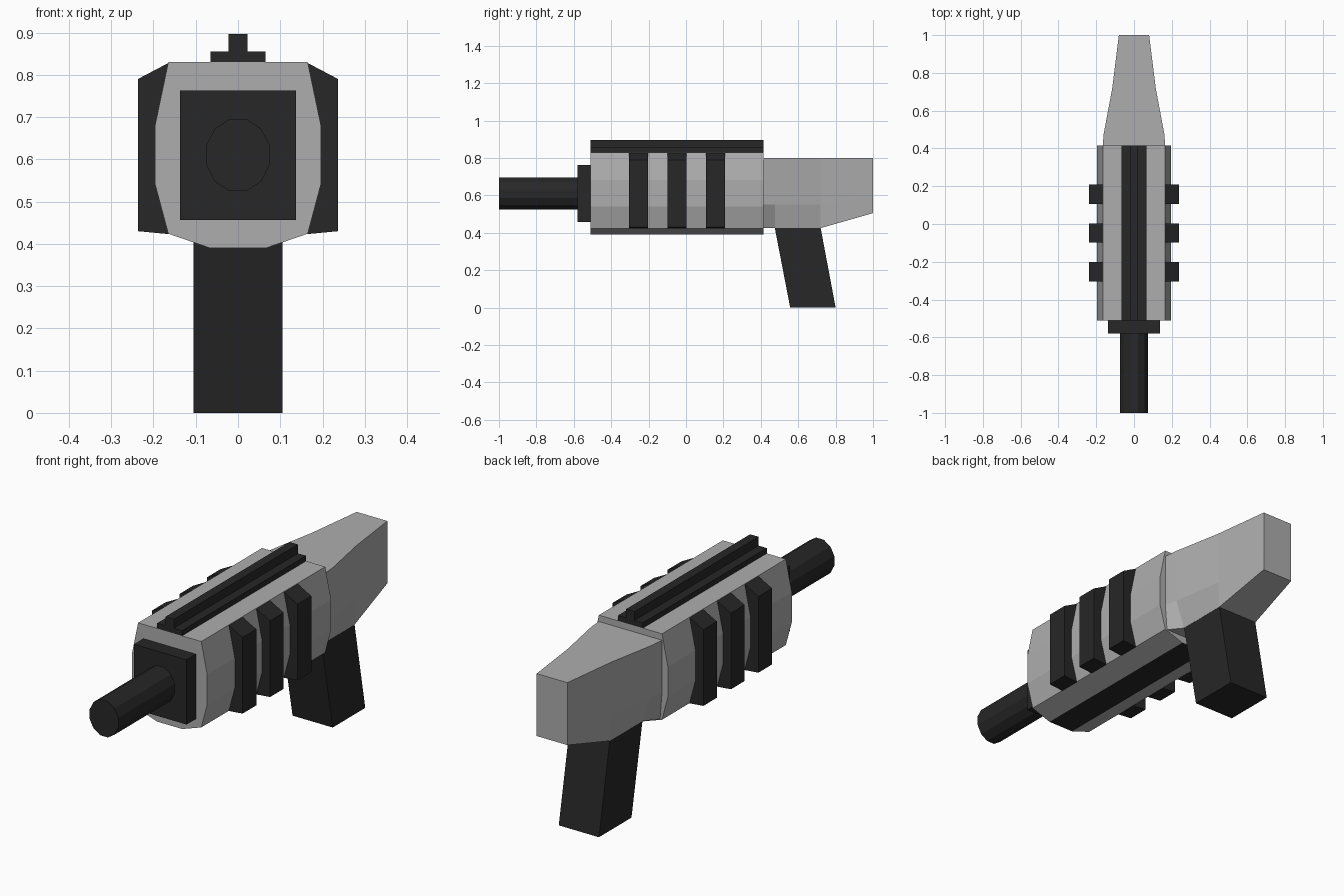
import bpy, bmesh, math

if "Cube" in bpy.data.objects:
    bpy.data.objects.remove(bpy.data.objects["Cube"])


def material(name, v):
    m = bpy.data.materials.new(name)
    m.diffuse_color = (v, v, v, 1)
    m.use_nodes = True
    m.node_tree.nodes["Principled BSDF"].inputs["Base Color"].default_value = m.diffuse_color
    return m


grey = material("light_grey", 0.42)
dark = material("near_black", 0.02)


def loft(name, sections, mat):
    """Skin a list of matching closed loops and cap both ends."""
    bm = bmesh.new()
    rings = [[bm.verts.new(p) for p in s] for s in sections]
    n = len(rings[0])
    for a, b in zip(rings, rings[1:]):
        for i in range(n):
            j = (i + 1) % n
            bm.faces.new((a[i], a[j], b[j], b[i]))
    bm.faces.new(rings[0])
    bm.faces.new(rings[-1])
    bmesh.ops.recalc_face_normals(bm, faces=bm.faces)
    me = bpy.data.meshes.new(name)
    bm.to_mesh(me)
    bm.free()
    me.materials.append(mat)
    ob = bpy.data.objects.new(name, me)
    bpy.context.collection.objects.link(ob)
    return ob


def mirrored(half):
    return half + [(-x, z) for x, z in reversed(half)]


def extrude_y(name, profile, y0, y1, mat):
    return loft(name, [[(x, y, z) for x, z in profile] for y in (y0, y1)], mat)


def box(name, w, y0, y1, z0, z1, mat):
    return extrude_y(name, mirrored([(w, z1), (w, z0)]), y0, y1, mat)


# Receiver body with dark underside
body = extrude_y("receiver_body", mirrored([
    (0.165, 0.83), (0.196, 0.682), (0.196, 0.54), (0.165, 0.424), (0.066, 0.39)]),
    -0.51, 0.415, grey)
body.data.materials.append(dark)
for f in body.data.polygons:
    if f.normal.z < -0.99:
        f.material_index = 1

# Sight rail
box("rail_base", 0.065, -0.51, 0.415, 0.83, 0.855, dark)
box("rail_top", 0.022, -0.51, 0.415, 0.855, 0.897, dark)

# Side ribs
for i, y in enumerate((-0.253, -0.048, 0.158)):
    for s, side in ((1, "right"), (-1, "left")):
        prof = [(s * x, z) for x, z in
                ((0.163, 0.829), (0.237, 0.79), (0.237, 0.43), (0.163, 0.423))]
        extrude_y(f"rib_{side}_{i + 1}", prof, y - 0.051, y + 0.051, dark)

# Muzzle block and barrel
box("muzzle_block", 0.137, -0.58, -0.51, 0.457, 0.763, dark)
ring = [(0.0777 * math.cos(a), 0.61 + 0.088 * math.sin(a))
        for a in (math.radians(15 + 30 * k) for k in range(12))]
extrude_y("barrel", ring, -1.0, -0.58, dark)

# Stock: y, bottom z, middle z, half widths at top, middle, bottom
stock = [(0.415, 0.425, 0.55, 0.165, 0.165, 0.155),
         (0.475, 0.425, 0.55, 0.161, 0.150, 0.106),
         (0.72, 0.425, 0.55, 0.115, 0.112, 0.106),
         (1.0, 0.505, 0.60, 0.08, 0.08, 0.08)]
loft("stock", [[(x, y, z) for x, z in mirrored([(wt, 0.80), (wm, zm), (wb, zb)])]
               for y, zb, zm, wt, wm, wb in stock], grey)

# Slanted grip
side = [(0.475, 0.425), (0.72, 0.425), (0.80, 0.0), (0.557, 0.0)]
loft("grip", [[(x, y, z) for y, z in side] for x in (-0.105, 0.105)], dark)
